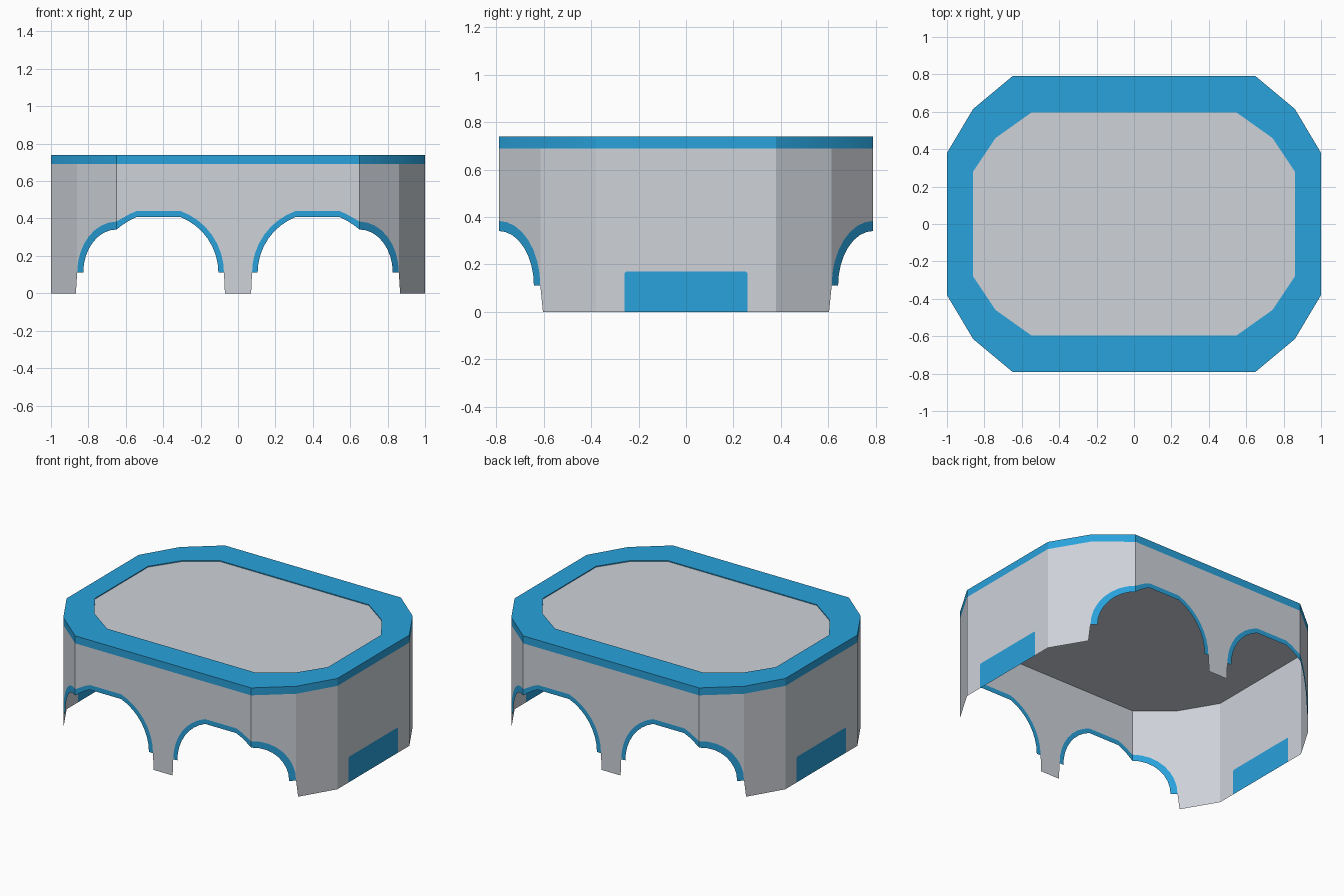
import bpy, bmesh, math

cube = bpy.data.objects.get("Cube")
if cube:
    bpy.data.objects.remove(cube, do_unlink=True)


def material(name, rgb):
    m = bpy.data.materials.new(name)
    m.use_nodes = True
    m.diffuse_color = (*rgb, 1)
    m.node_tree.nodes["Principled BSDF"].inputs["Base Color"].default_value = (*rgb, 1)
    return m


GREY = material("light grey", (0.62, 0.655, 0.70))
BLUE = material("bright blue", (0.022, 0.36, 0.71))

TOP, BAND, PANEL = 0.74, 0.69, 0.734
OUTER = [(0, 0.79), (0.65, 0.79), (0.86, 0.615), (1, 0.38), (1, 0)]
INNER = [(0, 0.595), (0.55, 0.595), (0.74, 0.46), (0.86, 0.28), (0.86, 0)]

# Distance along a quarter of the outline at each of its corners
DIST = [0]
for a, b in zip(OUTER, OUTER[1:]):
    DIST.append(DIST[-1] + math.dist(a, b))
CORNER, LEG, END, MID = DIST[1:]


def on_wall(s, z):
    """Point on the wall at distance s around the quarter outline."""
    for i in range(4):
        if s <= DIST[i + 1] + 1e-6:
            t = (s - DIST[i]) / (DIST[i + 1] - DIST[i])
            (ax, ay), (bx, by) = OUTER[i], OUTER[i + 1]
            return (ax + (bx - ax) * t, ay + (by - ay) * t, z)


def quarters(name, mat, rows):
    """Strip of faces between two rows of points, mirrored to four quarters."""
    bm = bmesh.new()
    for sx, sy in ((1, 1), (-1, 1), (-1, -1), (1, -1)):
        low, high = [[bm.verts.new((x * sx, y * sy, z)) for x, y, z in r] for r in rows]
        for i in range(len(low) - 1):
            quad = [low[i], high[i], high[i + 1], low[i + 1]]
            bm.faces.new(quad if sx * sy > 0 else quad[::-1])
    bmesh.ops.remove_doubles(bm, verts=bm.verts, dist=1e-4)
    return finish(name, mat, bm)


def finish(name, mat, bm):
    me = bpy.data.meshes.new(name)
    bm.to_mesh(me)
    bm.free()
    me.materials.append(mat)
    ob = bpy.data.objects.new(name, me)
    bpy.context.collection.objects.link(ob)
    return ob


def slab(name, mat, outline, z, up=True):
    """Flat panel from a quarter outline."""
    q = outline[1:-1]
    pts = q + [(x, -y) for x, y in q[::-1]] + [(-x, -y) for x, y in q] + [(-x, y) for x, y in q[::-1]]
    if up:
        pts = pts[::-1]
    bm = bmesh.new()
    bm.faces.new([bm.verts.new((x, y, z)) for x, y in pts])
    return finish(name, mat, bm)


def arch(r, corner_r):
    """Flat-topped round arch that wraps onto the corner facet."""
    cx, cz = 0.425, 0.11
    left = math.acos((cx - 0.31) / r)
    right = math.acos((0.65 - cx) / r)
    pts = [(cx - r * math.cos(left * i / 8), cz + r * math.sin(left * i / 8)) for i in range(9)]
    for i in range(3):
        a = left + (right - left) * i / 3
        pts.append((cx + r * math.cos(a), cz + r * math.sin(a)))
    for i in range(9):
        a = math.pi / 2 * (1 - i / 8)
        pts.append((CORNER + corner_r * math.cos(a), cz + corner_r * math.sin(a)))
    return pts


arch_out = arch(0.35, LEG - CORNER)
arch_in = arch(0.32, 0.231)

# Walls with arched openings, and a gap left for each end plate
plate = [(MID - 0.26, 0.162), (MID - 0.252, 0.17), (MID, 0.17)]
sections = [
    [(0, 0), (0.07, 0)] + arch_out + [(LEG + 0.013, 0), (END, 0), (MID - 0.26, 0)],
    plate,
]
for name, section in zip(("legs_and_arches_wall", "end_wall"), sections):
    quarters(name, GREY, [[on_wall(s, z) for s, z in section],
                          [on_wall(s, BAND) for s, z in section]])
quarters("end_plate", BLUE, [[on_wall(s, 0) for s, z in plate],
                             [on_wall(s, z) for s, z in plate]])

# Arch trim
quarters("arch_trim", BLUE, [[on_wall(*p) for p in arch_in], [on_wall(*p) for p in arch_out]])

# Rim: side band, top ring and the step down to the panel
ring = [[(x, y, z) for x, y in o] for o, z in
        ((OUTER, BAND), (OUTER, TOP), (INNER, TOP), (INNER, PANEL))]
rim = [quarters(name, BLUE, ring[i:i + 2])
       for i, name in enumerate(("rim_band", "rim_top", "rim_step"))]

# Soften the rounded corners of the side band
bpy.ops.object.select_all(action='DESELECT')
rim[0].select_set(True)
bpy.context.view_layer.objects.active = rim[0]
bpy.ops.object.shade_smooth_by_angle(angle=math.radians(30))

# Recessed top panel, and the ceiling level with the bottom of the rim
slab("top_panel", GREY, INNER, PANEL)
slab("ceiling", GREY, OUTER, BAND, up=False)
